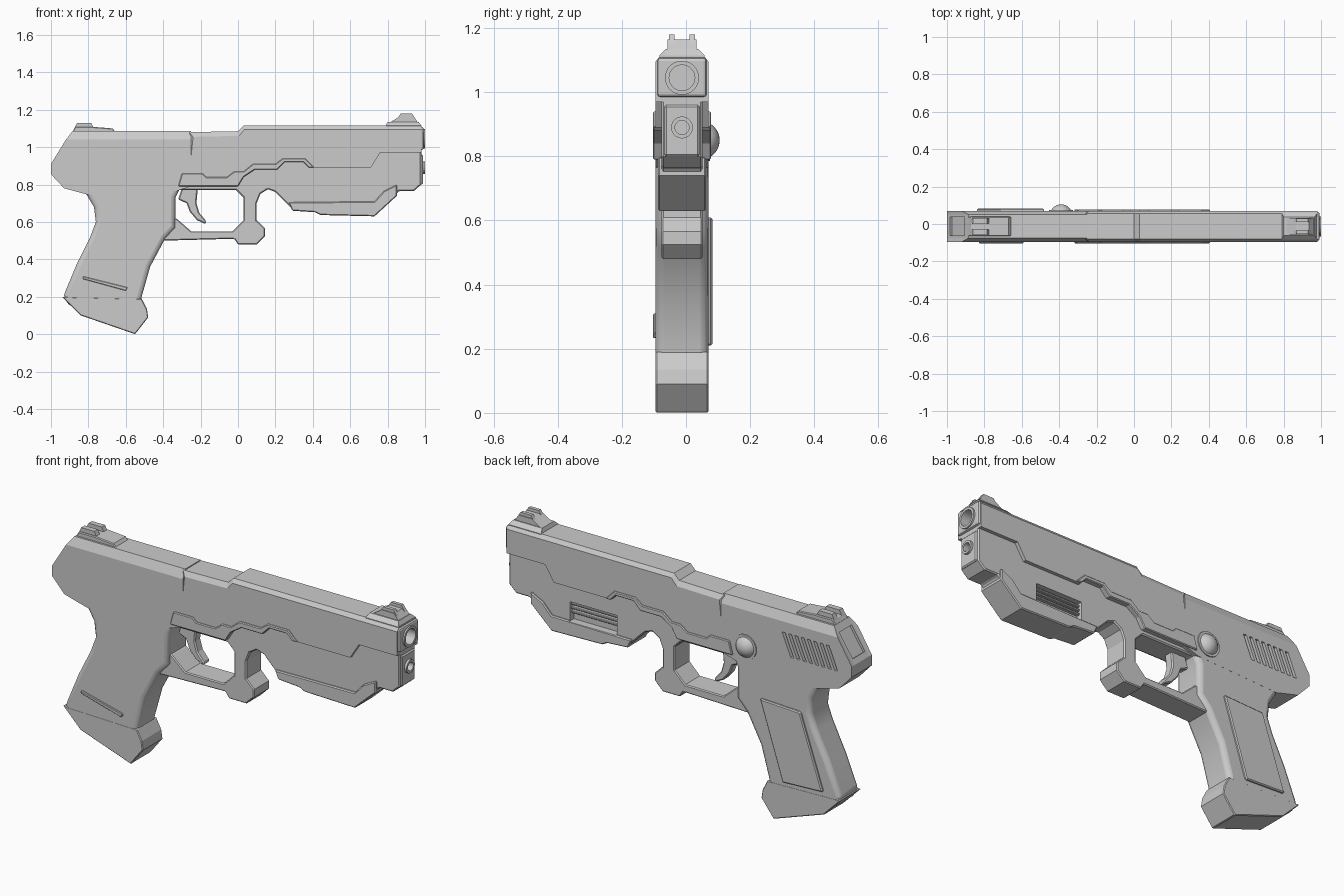
import bpy, bmesh, math
from mathutils import Matrix, Vector

if "Cube" in bpy.data.objects:
    bpy.data.objects.remove(bpy.data.objects["Cube"])

C = -0.0125  # y of the body's middle plane


def finish(name, bm, bevel=0, seg=1, smooth=False):
    bmesh.ops.recalc_face_normals(bm, faces=bm.faces)
    me = bpy.data.meshes.new(name)
    bm.to_mesh(me)
    bm.free()
    ob = bpy.data.objects.new(name, me)
    bpy.context.collection.objects.link(ob)
    if bevel:
        m = ob.modifiers.new("Bevel", 'BEVEL')
        m.width, m.segments, m.limit_method = bevel, seg, 'ANGLE'
        m.angle_limit = math.radians(50)
    if smooth:
        bpy.context.view_layer.objects.active = ob
        ob.select_set(True)
        bpy.ops.object.shade_smooth_by_angle(angle=math.radians(40))
        ob.select_set(False)
    return ob


def add_slab(bm, layers):
    """Join matching (y, outline) layers into one closed solid."""
    rings = [[bm.verts.new((x, y, z)) for x, z in pts] for y, pts in layers]
    n = len(rings[0])
    for a, b in zip(rings, rings[1:]):
        for i in range(n):
            bm.faces.new((a[i], a[(i + 1) % n], b[(i + 1) % n], b[i]))
    bm.faces.new(rings[0])
    bm.faces.new(rings[-1])


def slab(name, pts, half, mid=C, side=None, inset=0.02, **kw):
    bm = bmesh.new()
    if side:
        layers = [(mid - half, side), (mid - half + inset, pts),
                  (mid + half - inset, pts), (mid + half, side)]
    else:
        layers = [(mid - half, pts), (mid + half, pts)]
    add_slab(bm, layers)
    return finish(name, bm, **kw)


def rect(x0, x1, z0, z1):
    return [(x0, z0), (x1, z0), (x1, z1), (x0, z1)]


def cut(target, cutter):
    cutter.hide_render = True
    cutter.display_type = 'WIRE'
    m = target.modifiers.new("Cut", 'BOOLEAN')
    m.operation, m.solver, m.object = 'DIFFERENCE', 'EXACT', cutter


def lathe(name, prof, z, closed=True, n=32):
    """Spin an (x, radius) outline about the x axis at height z."""
    bm = bmesh.new()
    rings = [[bm.verts.new((x, C + r * math.cos(2 * math.pi * i / n),
                            z + r * math.sin(2 * math.pi * i / n))) for i in range(n)] for x, r in prof]
    pairs = list(zip(rings, rings[1:])) + ([(rings[-1], rings[0])] if closed else [])
    for a, b in pairs:
        for i in range(n):
            bm.faces.new((a[i], a[(i + 1) % n], b[(i + 1) % n], b[i]))
    if not closed:
        bm.faces.new(rings[0])
        bm.faces.new(rings[-1])
    return finish(name, bm, smooth=True)


# Stepped seam line shared by the slide and the side plates
step = [(0.41, .89), (.36, .94), (.24, .94), (.2, .91), (.08, .91), (.03, .87),
        (-.02, .87), (-.06, .84), (-.17, .84), (-.19, .86)]

# Rear body with wide top chamfer
rear_low = [(-.25, .79), (-.33, .765), (-.8, .745), (-.93, .78), (-1, .855), (-1, .91)]
rear = slab("rear_body", rear_low + [(-.885, 1.085), (-.25, 1.085)], .0825,
            side=rear_low + [(-.92, 1.04), (-.25, 1.04)])

# Slide
slide_low = [(.98, .97), (.76, .97), (.71, .89)] + step + [(-.26, .86)]
slide = slab("slide", slide_low + [(-.26, 1.08), (0, 1.085), (.03, 1.115), (.98, 1.115)], .0825,
             side=slide_low + [(-.24, 1.055), (.005, 1.06), (.035, 1.095), (.98, 1.095)], inset=.015)

# Frame with guard post and muzzle underside
frame = slab("frame", [(-.31, .77), (-.01, .77), (.03, .73), (.03, .59), (.1, .59), (.1, .7), (.12, .75),
                       (.16, .775), (.2, .76), (.27, .69), (.29, .67), (.41, .66), (.44, .645), (.72, .64),
                       (.84, .74), (.86, .765), (.94, .765), (.98, .8), (.98, 1.0), (-.31, 1.0)],
             .064, bevel=.006)

# Wider lower rail
rail = slab("lower_rail", [(.27, .705), (.73, .71), (.78, .765), (.85, .80), (.85, .74), (.73, .63),
                           (.44, .637), (.41, .652), (.29, .66)], .075, bevel=.005)

# Raised side plates following the seam
slab("side_plates", step + [(-.3, .86), (-.32, .79), (0, .79), (.03, .84), (.09, .88), (.21, .88),
                            (.25, .92), (.35, .92), (.38, .89)], .091, bevel=.004)

# Grip and its base
slab("grip", [(-.84, .8), (-.8, .73), (-.77, .68), (-.76, .6), (-.79, .52), (-.86, .38), (-.935, .2),
              (-.9, .15), (-.52, .12), (-.515, .2), (-.47, .36), (-.39, .51), (-.335, .57), (-.335, .73),
              (-.3, .8), (-.4, .86), (-.75, .86)], .082, bevel=.024, seg=3, smooth=True)
slab("grip_base", [(-.94, .2), (-.84, .1), (-.55, 0), (-.48, .09), (-.487, .135), (-.515, .19)],
     .0825, bevel=.004)
slab("grip_panel", [(-.48, .61), (-.71, .6), (-.84, .22), (-.61, .21)], .011, mid=.071, bevel=.005)
slab("grip_ridge", [(-.83, .31), (-.83, .295), (-.6, .232), (-.59, .25)], .007, mid=-.096, bevel=.003)

# Trigger guard and trigger
slab("trigger_guard", [(-.4, .5), (-.02, .51), (0, .48), (.1, .48), (.145, .525), (.145, .565), (.1, .61),
                       (.03, .61), (-.03, .55), (-.25, .55), (-.33, .62), (-.4, .6)], .064, bevel=.005)
slab("trigger", [(-.32, .72), (-.3, .78), (-.215, .78), (-.222, .7), (-.207, .65), (-.17, .605),
                 (-.175, .588), (-.22, .61), (-.258, .655), (-.275, .7)], .025, bevel=.006)

# Muzzle blocks
upper = slab("upper_muzzle", rect(.95, .992, .985, 1.108), .077, bevel=.01, seg=2)
lower = slab("lower_muzzle", rect(.95, .988, .8, .96), .055, bevel=.006)

# Barrel rings and bores
for label, z, ro, ri, block, host in (("upper", 1.045, .053, .04, upper, slide),
                                      ("lower", .89, .034, .022, lower, frame)):
    lathe(label + "_barrel_ring", [(.97, ro), (1.0, ro), (1.0, ri), (.97, ri)], z)
    bore = lathe(label + "_bore_cutter", [(.88, ri), (1.1, ri)], z, closed=False)
    cut(block, bore)
    cut(host, bore)

# Front sight: sloping base with two posts
slab("front_sight_base", [(.79, 1.11), (.98, 1.11), (.965, 1.135), (.8, 1.135)], .07, inset=.02,
     side=[(.79, 1.11), (.98, 1.11), (.98, 1.115), (.79, 1.115)])
slab("front_sight_block", [(.81, 1.13), (.965, 1.13), (.935, 1.165), (.865, 1.165)], .045)
for s in (-1, 1):
    slab("front_sight_post", [(.85, 1.15), (.95, 1.15), (.93, 1.18), (.87, 1.18)], .009, mid=C + s * .032)

# Rear sight
slab("rear_sight_base", [(-.89, 1.075), (-.65, 1.075), (-.67, 1.1), (-.77, 1.108), (-.87, 1.108)], .052, bevel=.004)
for s in (-1, 1):
    slab("rear_sight_post", [(-.875, 1.1), (-.77, 1.1), (-.785, 1.13), (-.86, 1.13)], .014, mid=C + s * .03)

# Round button on the back side
bm = bmesh.new()
bmesh.ops.create_uvsphere(bm, u_segments=32, v_segments=16, radius=.06,
                          matrix=Matrix.Translation((-.39, .045, .85)))
finish("round_button", bm, smooth=True)
bm = bmesh.new()
bmesh.ops.create_cone(bm, cap_ends=True, segments=32, radius1=.068, radius2=.064, depth=.03,
                      matrix=Matrix.Translation((-.39, .06, .85)) @ Matrix.Rotation(-math.pi / 2, 4, 'X'))
finish("button_collar", bm, smooth=True)

# Slanted vent slots in the rear body
bm = bmesh.new()
for i in range(8):
    x = -.60 - i * .036
    pts = [(x, .985), (x - .018, .985), (x - .068, .865), (x - .05, .865)]
    add_slab(bm, [(.048, pts), (.12, pts)])
cut(rear, finish("vent_cutter", bm))

# Recessed panel on the sloping rear face
bm = bmesh.new()
d = Vector((.115, 0, .175)).normalized()
nrm = Vector((-d.z, 0, d.x))
o = Vector((-.9425, C, .9975))
outline = [o + d * a + nrm * b for a, b in ((-.075, -.012), (.065, -.012), (.065, .05), (-.075, .05))]
add_slab(bm, [(C + s * .05, [(p.x, p.z) for p in outline]) for s in (-1, 1)])
cut(rear, finish("rear_panel_cutter", bm))

# Ribbed window in the rail
window = slab("window_cutter", rect(.36, .63, .705, .805), .05, mid=.07)
cut(frame, window)
cut(rail, window)
for i in range(3):
    slab("window_rib", rect(.35, .64, .742 + i * .021, .754 + i * .021), .012, mid=.026, bevel=.003)
